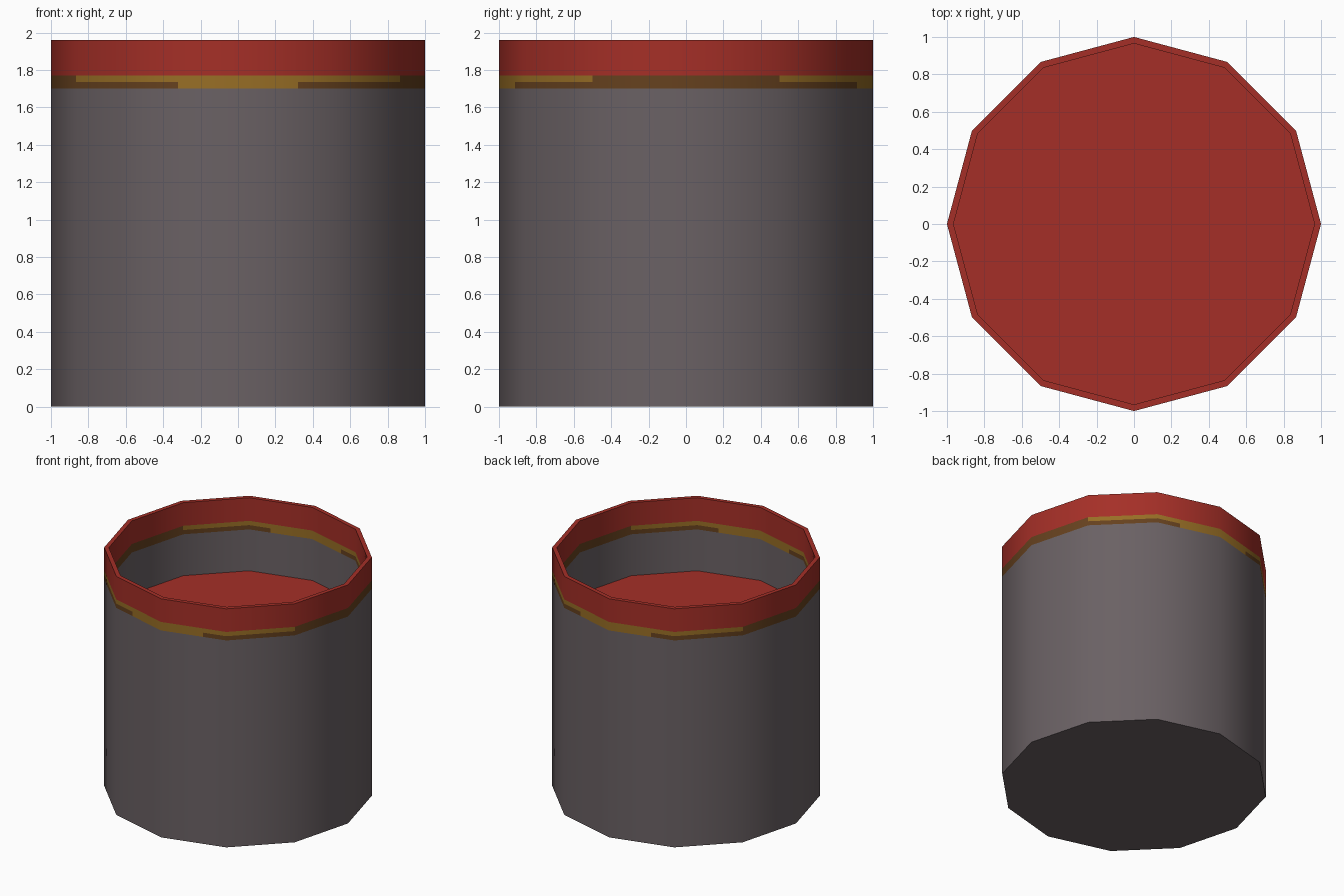
import bpy, bmesh, math

if "Cube" in bpy.data.objects:
    bpy.data.objects.remove(bpy.data.objects["Cube"])

SIDES = 12
R_OUT, R_IN = 1.0, 0.965
TOP, RIM_Z, MID_Z, TRIM_Z, FILL_Z = 1.96, 1.77, 1.735, 1.70, 1.36


def material(name, srgb):
    lin = [((c / 255 + 0.055) / 1.055) ** 2.4 for c in srgb]
    m = bpy.data.materials.new(name)
    m.diffuse_color = (*lin, 1)
    m.use_nodes = True
    m.node_tree.nodes["Principled BSDF"].inputs["Base Color"].default_value = m.diffuse_color
    return m


GREY = material("warm_grey", (106, 97, 100))
RED = material("red", (165, 47, 39))
GOLD = material("gold", (152, 110, 37))
BROWN = material("brown", (102, 65, 30))


def ring(bm, r, z):
    return [bm.verts.new((r * math.cos(2 * math.pi * i / SIDES),
                          r * math.sin(2 * math.pi * i / SIDES), z))
            for i in range(SIDES)]


def lathe(bm, profile):
    """Sweep (radius, z) points around the axis; returns the rings."""
    rings = [ring(bm, r, z) for r, z in profile]
    for a, b in zip(rings, rings[1:]):
        for i in range(SIDES):
            j = (i + 1) % SIDES
            bm.faces.new((a[i], a[j], b[j], b[i]))
    return rings


def finish(bm, name, mats):
    mesh = bpy.data.meshes.new(name)
    bm.normal_update()
    bm.to_mesh(mesh)
    bm.free()
    for m in mats:
        mesh.materials.append(m)
    obj = bpy.data.objects.new(name, mesh)
    bpy.context.collection.objects.link(obj)
    bpy.ops.object.select_all(action='DESELECT')
    obj.select_set(True)
    bpy.context.view_layer.objects.active = obj
    bpy.ops.object.shade_smooth_by_angle(angle=math.radians(40))
    return obj


# Cup body: outer wall with closed bottom, and the visible inner wall
bm = bmesh.new()
outer = lathe(bm, [(R_OUT, 0), (R_OUT, TRIM_Z)])
bm.faces.new(outer[0][::-1])
lathe(bm, [(R_IN, TRIM_Z), (R_IN, FILL_Z)])
finish(bm, "cup_body", [GREY])

# Trim band: gold towards front and back, brown at the sides
bm = bmesh.new()
lathe(bm, [(R_OUT, TRIM_Z), (R_OUT, MID_Z), (R_OUT, RIM_Z)])
lathe(bm, [(R_IN, RIM_Z), (R_IN, MID_Z), (R_IN, TRIM_Z)])
for x in (-0.32, 0.32):
    bmesh.ops.bisect_plane(bm, geom=bm.verts[:] + bm.edges[:] + bm.faces[:],
                           plane_co=(x, 0, 0), plane_no=(1, 0, 0))
for f in bm.faces:
    c = f.calc_center_median()
    gold = abs(c.y) > 0.48 if c.z > MID_Z else abs(c.x) < 0.32
    f.material_index = 0 if gold else 1
finish(bm, "trim_band", [GOLD, BROWN])

# Red rim: outer band, flat lip, inner band
bm = bmesh.new()
lathe(bm, [(R_OUT, RIM_Z), (R_OUT, TOP), (R_IN, TOP), (R_IN, RIM_Z)])
finish(bm, "rim", [RED])

# Red surface inside the cup
bm = bmesh.new()
bm.faces.new(ring(bm, R_IN, FILL_Z))
finish(bm, "inner_floor", [RED])
